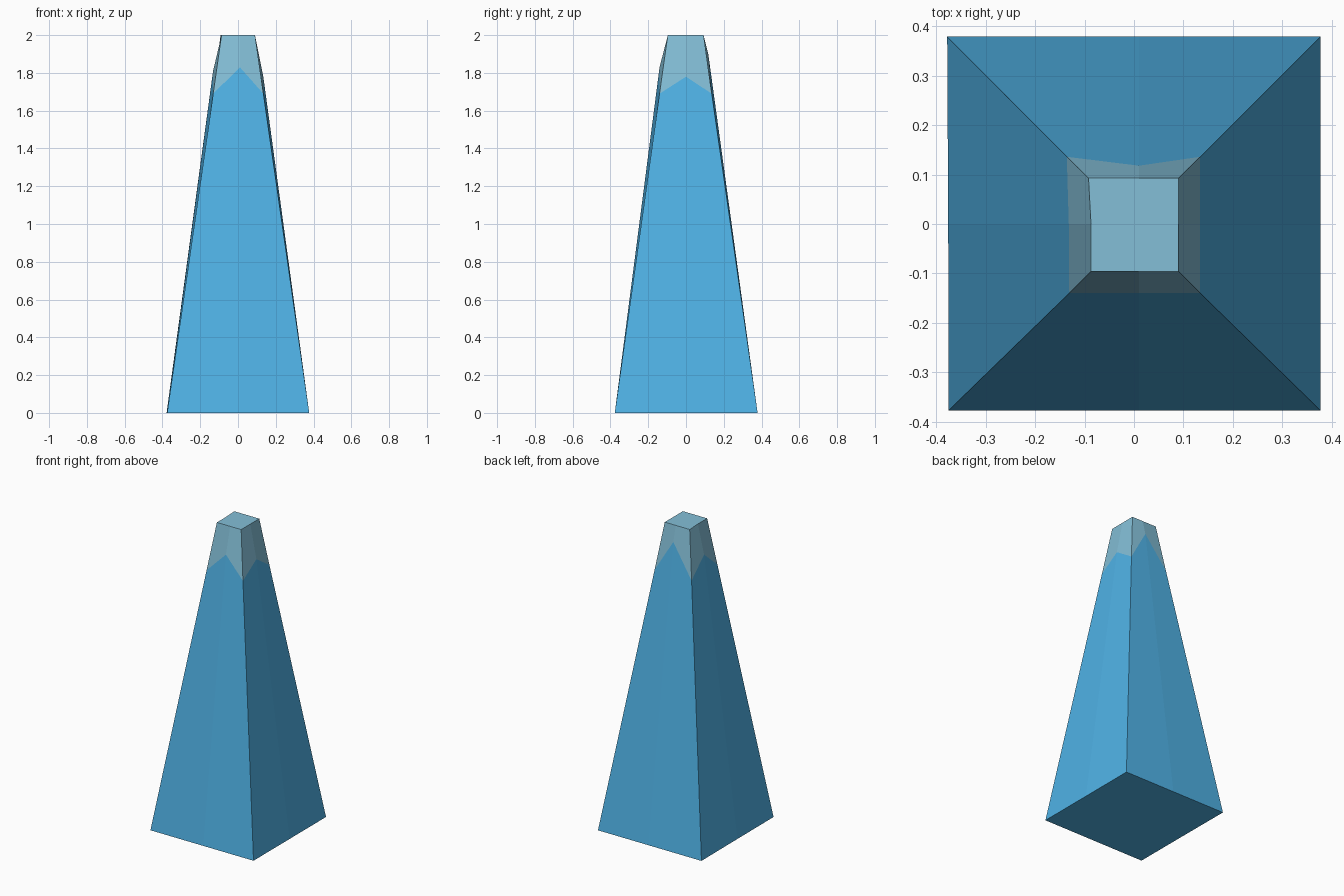
import bpy

if "Cube" in bpy.data.objects:
    bpy.data.objects.remove(bpy.data.objects["Cube"])

# Rings of 8 points: corner, side middle, corner, ... starting front left
base = [(-.375, -.377, 0), (.01, -.377, 0), (.377, -.377, 0), (.377, 0, 0),
        (.377, .379, 0), (.01, .379, 0), (-.378, .379, 0), (-.376, 0, 0)]
seam = [(-.131, -.14, 1.69), (.01, -.14, 1.83), (.134, -.14, 1.69), (.134, 0, 1.78),
        (.134, .136, 1.69), (.01, .118, 1.9), (-.136, .136, 1.69), (-.132, 0, 1.81)]
top = [(-.087, -.096, 2), (.01, -.096, 2), (.09, -.096, 2), (.09, 0, 2),
       (.09, .093, 2), (.01, .093, 2), (-.092, .093, 2), (-.087, 0, 2)]


def shell(name, low, high, end_face, color):
    """Flat-faced band between two rings, closed at one end."""
    n = len(low)
    faces = [(i, (i + 1) % n, n + (i + 1) % n, n + i) for i in range(n)]
    faces.append(end_face)
    mesh = bpy.data.meshes.new(name)
    mesh.from_pydata(low + high, [], faces)
    mat = bpy.data.materials.new(name + "_color")
    mat.diffuse_color = color
    mat.use_nodes = True
    mat.node_tree.nodes["Principled BSDF"].inputs["Base Color"].default_value = mat.diffuse_color
    mesh.materials.append(mat)
    obj = bpy.data.objects.new(name, mesh)
    bpy.context.collection.objects.link(obj)
    return obj


# Tapered body, closed underneath
shell("body", base, seam, tuple(reversed(range(8))), (0.08, 0.45, 0.8, 1))
# Pale worn tip with a zigzag lower edge, closed on top
shell("tip", seam, top, tuple(range(8, 16)), (0.23, 0.52, 0.68, 1))
